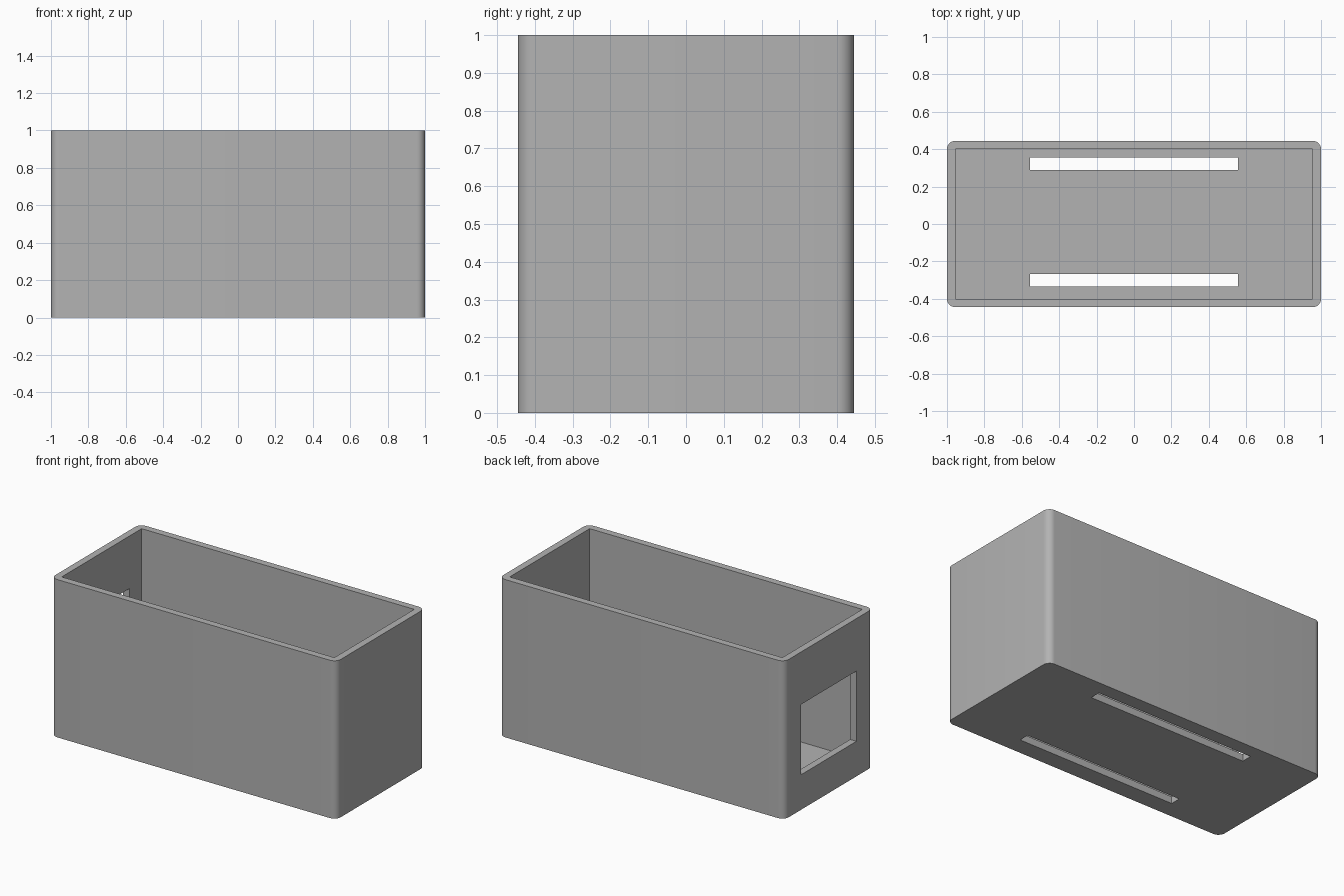
import bpy
import bmesh
from mathutils import Vector

LENGTH, DEPTH, HEIGHT = 2.0, 0.889, 1.0
WALL = 0.0444

default = bpy.data.objects.get("Cube")
if default:
    bpy.data.objects.remove(default, do_unlink=True)

grey = bpy.data.materials.new("plain grey")
grey.use_nodes = True
colour = (0.45, 0.45, 0.45, 1)
grey.diffuse_color = colour
grey.node_tree.nodes["Principled BSDF"].inputs["Base Color"].default_value = colour


def block(name, low, high, radius=0):
    """Box between two corners, with optional rounded upright edges."""
    low, high = Vector(low), Vector(high)
    bm = bmesh.new()
    bmesh.ops.create_cube(bm, size=1)
    for v in bm.verts:
        v.co = (low + high) / 2 + v.co * (high - low)
    if radius:
        upright = [e for e in bm.edges
                   if abs(e.verts[0].co.z - e.verts[1].co.z) > 0.1]
        bmesh.ops.bevel(bm, geom=upright, offset=radius, segments=8,
                        profile=0.5, affect="EDGES")
    mesh = bpy.data.meshes.new(name)
    bm.to_mesh(mesh)
    bm.free()
    mesh.materials.append(grey)
    obj = bpy.data.objects.new(name, mesh)
    bpy.context.collection.objects.link(obj)
    return obj


# Open box with rounded outer corners
x, y = LENGTH / 2, DEPTH / 2
box = block("open_box", (-x, -y, 0), (x, y, HEIGHT), WALL)

# Hollow, end window and the two floor slots
cutters = [
    block("hollow_cutter", (WALL - x, WALL - y, WALL),
          (x - WALL, y - WALL, HEIGHT + 0.2)),
    block("window_cutter", (-x - 0.1, -0.278, 0.222), (-x + 0.1, 0.278, 0.667)),
    block("back_slot_cutter", (-0.556, 0.289, -0.1), (0.556, 0.356, 0.1)),
    block("front_slot_cutter", (-0.556, -0.333, -0.1), (0.556, -0.267, 0.1)),
]
bpy.context.view_layer.objects.active = box
for cutter in cutters:
    cut = box.modifiers.new(cutter.name, "BOOLEAN")
    cut.operation = "DIFFERENCE"
    cut.solver = "EXACT"
    cut.object = cutter
    bpy.ops.object.modifier_apply(modifier=cut.name)
    bpy.data.objects.remove(cutter, do_unlink=True)

# Smooth rounded corners, crisp rims and openings
bpy.ops.object.select_all(action="DESELECT")
box.select_set(True)
bpy.ops.object.shade_smooth_by_angle(angle=0.5)
